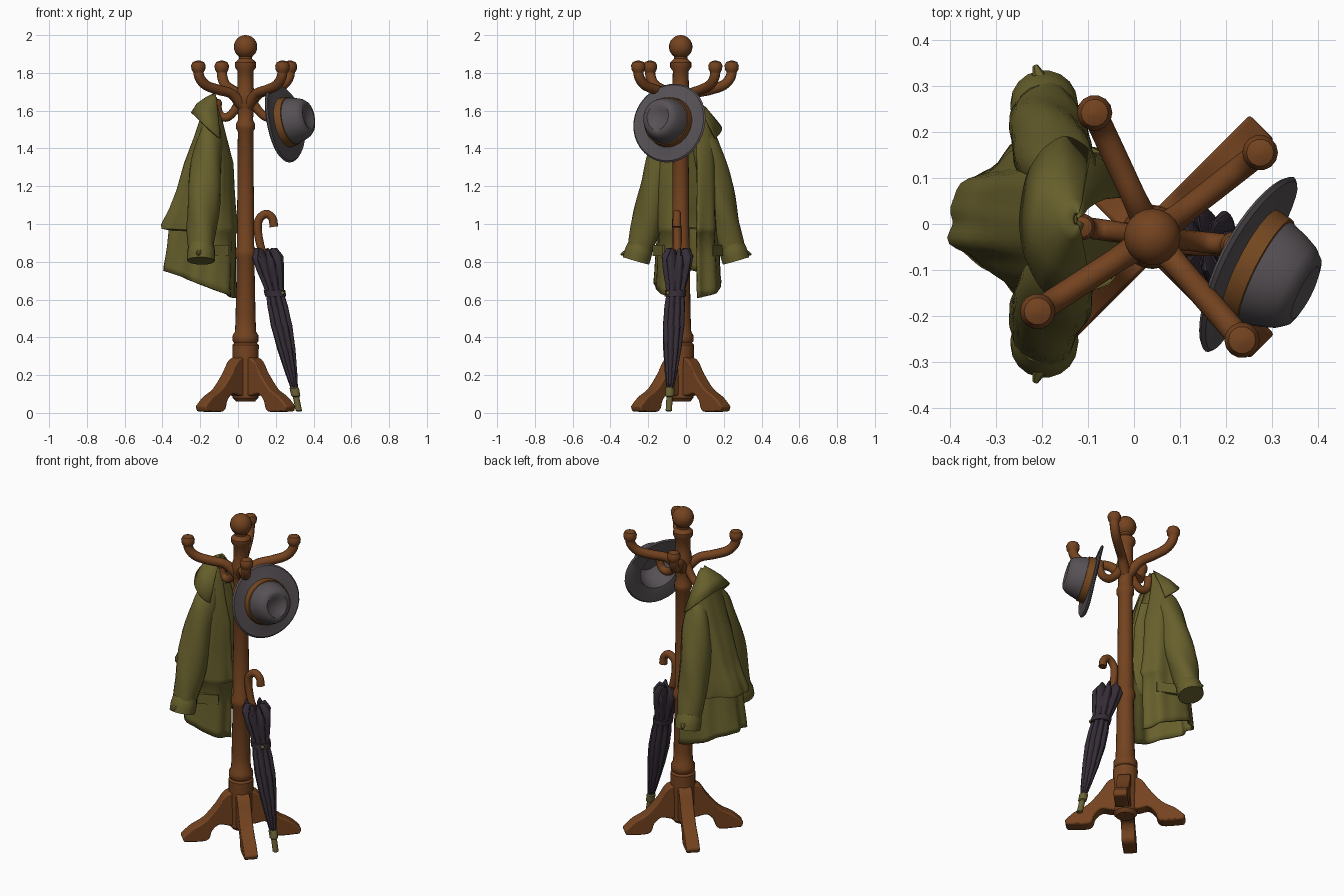
import bpy, bmesh, math
from mathutils import Vector, Matrix
from math import sin, cos, pi, radians

cube = bpy.data.objects.get("Cube")
if cube:
    bpy.data.objects.remove(cube)

PX, PY = 0.04, -0.028  # pole axis


def material(name, rgb):
    m = bpy.data.materials.new(name)
    m.use_nodes = True
    m.diffuse_color = (*rgb, 1)
    b = m.node_tree.nodes["Principled BSDF"]
    b.inputs["Base Color"].default_value = (*rgb, 1)
    b.inputs["Roughness"].default_value = 0.8
    return m


WOOD = material("brown wood", (0.175, 0.056, 0.014))
COAT = material("olive cloth", (0.134, 0.115, 0.025))
FELT = material("grey felt", (0.095, 0.082, 0.09))
BAND = material("tan ribbon", (0.18, 0.065, 0.015))
DARK = material("dark violet cloth", (0.036, 0.026, 0.038))
BRASS = material("dull brass", (0.14, 0.12, 0.035))


def finish(name, bm, mat, angle=40):
    bmesh.ops.recalc_face_normals(bm, faces=bm.faces)
    me = bpy.data.meshes.new(name)
    bm.to_mesh(me)
    bm.free()
    ob = bpy.data.objects.new(name, me)
    bpy.context.collection.objects.link(ob)
    me.materials.append(mat)
    bpy.ops.object.select_all(action="DESELECT")
    ob.select_set(True)
    bpy.context.view_layer.objects.active = ob
    bpy.ops.object.shade_smooth_by_angle(angle=radians(angle))
    return ob


def loft(name, rings, mat, closed=True, caps=True, angle=40):
    bm = bmesh.new()
    vs = [[bm.verts.new(p) for p in r] for r in rings]
    n = len(vs[0])
    for a, b in zip(vs, vs[1:]):
        for i in range(n if closed else n - 1):
            j = (i + 1) % n
            bm.faces.new((a[i], a[j], b[j], b[i]))
    if caps:
        bm.faces.new(vs[0])
        bm.faces.new(vs[-1])
    return finish(name, bm, mat, angle)


def lathe(name, profile, mat, n=20, at=(0, 0, 0)):
    rings = [[(at[0] + r * cos(2 * pi * i / n), at[1] + r * sin(2 * pi * i / n), at[2] + z)
              for i in range(n)] for r, z in profile]
    return loft(name, rings, mat)


def spline(pts, steps=6):
    """Smooth path through the points."""
    p = [Vector(q) for q in pts]
    p = [2 * p[0] - p[1]] + p + [2 * p[-1] - p[-2]]
    out = []
    for a, b, c, d in zip(p, p[1:], p[2:], p[3:]):
        for s in range(steps):
            t = s / steps
            out.append(0.5 * (2 * b + (c - a) * t + (2 * a - 5 * b + 4 * c - d) * t * t
                              + (3 * b - a - 3 * c + d) * t ** 3))
    return out + [p[-2]]


def tube(name, pts, radii, mat, side, n=12, wrinkle=0.0):
    path, rad = spline(pts), spline([(r, 0, 0) for r in radii])
    rings = []
    for k, p in enumerate(path):
        t = (path[min(k + 1, len(path) - 1)] - path[max(k - 1, 0)]).normalized()
        u = (Vector(side) - t * t.dot(Vector(side))).normalized()
        v = t.cross(u)
        rings.append([p + (u * cos(a) + v * sin(a)) * rad[k].x
                      * (1 + wrinkle * sin(3 * a + k * 0.5))
                      for a in (2 * pi * i / n for i in range(n))])
    return loft(name, rings, mat)


# Turned pole with rings and ball finial
ball = [(0.062 * cos(a), 1.938 + 0.062 * sin(a)) for a in (radians(d) for d in range(-55, 90, 12))]
lathe("pole", [(0.05, 0.06), (0.068, 0.08), (0.07, 0.36), (0.06, 0.37), (0.068, 0.38), (0.068, 0.41),
               (0.056, 0.43), (0.053, 0.5), (0.047, 0.81), (0.056, 0.83), (0.056, 0.86), (0.046, 0.88),
               (0.041, 1.49), (0.05, 1.505), (0.05, 1.53), (0.04, 1.55), (0.043, 1.62), (0.052, 1.64),
               (0.052, 1.69), (0.043, 1.72), (0.042, 1.81), (0.056, 1.83), (0.056, 1.855),
               (0.035, 1.875)] + ball + [(0.005, 2.0)], WOOD, at=(PX, PY, 0))

# Four curved legs sawn from board
top_edge = spline([(0.0, 0.3), (0.085, 0.285), (0.14, 0.21), (0.21, 0.13), (0.285, 0.085), (0.34, 0.035)], 4)
low_edge = spline([(0.0, 0.09), (0.07, 0.09), (0.13, 0.1), (0.17, 0.065), (0.2, 0.008), (0.33, 0.008)], 4)
for k in range(4):
    a = radians(45 + 90 * k)
    out, side = Vector((cos(a), sin(a), 0)), Vector((-sin(a), cos(a), 0)) * 0.038
    rings = []
    for t, b in zip(top_edge, low_edge):
        hi = Vector((PX, PY, t[1])) + out * t[0]
        lo = Vector((PX, PY, b[1])) + out * b[0]
        rings.append([hi + side, hi - side, lo - side, lo + side])
    leg = loft("leg_%d" % (k + 1), rings, WOOD)
    bev = leg.modifiers.new("worn edges", "BEVEL")
    bev.width = 0.008
    bev.segments = 2


# Upper arms and small lower hooks, each ending in a knob
def hook(name, deg, prof, r, knob):
    a = radians(deg)
    pts = [(PX + q * cos(a), PY + q * sin(a), z) for q, z in prof]
    tube(name, pts, [r * 1.2] + [r] * (len(pts) - 1), WOOD, (-sin(a), cos(a), 0))
    k = knob
    lathe(name + "_knob", [(r * 0.9, -k), (k * 0.97, -k * 0.5), (k * 1.05, 0.1 * k), (k * 0.8, 0.6 * k),
                           (k * 0.25, 0.8 * k)], WOOD, 14, pts[-1])


for k, deg in enumerate((115, 213, -49, 38)):
    hook("upper_arm_%d" % (k + 1), deg, [(0.02, 1.63), (0.09, 1.69), (0.17, 1.71), (0.25, 1.735),
                                         (0.292, 1.78), (0.298, 1.835)], 0.027, 0.037)
for k, (deg, reach) in enumerate(((-6, 1.15), (172, 1.0))):
    hook("lower_hook_%d" % (k + 1), deg, [(0.02, 1.67), (0.06 * reach, 1.6), (0.1 * reach, 1.565),
                                          (0.14 * reach, 1.58), (0.155 * reach, 1.64)], 0.023, 0.028)


# Coat: open shell around the pole, with folds that deepen downwards and a narrowed back
def cloth(name, table, gap, fold, narrow, n=56):
    rings = []
    for z, xc, rx, ry, tilt in table:
        deep = min(1, max(0, (1.65 - z) / 0.7))
        ring = []
        for i in range(n + 1):
            a = radians(gap + (360 - 2 * gap) * i / n)
            f = 1 + deep * fold * (sin(7 * a + 2 * z) + 0.5 * sin(12 * a - 3 * z))
            slim = 1 - narrow * deep * max(0, -cos(a))
            ring.append((xc + rx * f * cos(a), 0.01 + ry * f * slim * sin(a), z - tilt * cos(a)))
        rings.append(ring)
    ob = loft(name, rings, COAT, closed=False, caps=False, angle=55)
    m = ob.modifiers.new("thickness", "SOLIDIFY")
    m.thickness = 0.012
    m.offset = -1


cloth("coat_body", [(1.68, -0.125, 0.005, 0.01, 0), (1.665, -0.127, 0.018, 0.03, 0),
                    (1.61, -0.14, 0.042, 0.075, 0), (1.54, -0.142, 0.065, 0.12, 0),
                    (1.45, -0.145, 0.092, 0.148, 0), (1.32, -0.152, 0.135, 0.16, 0),
                    (1.18, -0.168, 0.16, 0.165, 0), (1.08, -0.182, 0.183, 0.167, 0),
                    (0.99, -0.194, 0.212, 0.168, 0.01), (0.965, -0.194, 0.21, 0.168, 0.01),
                    (0.958, -0.182, 0.184, 0.162, 0.01), (0.85, -0.187, 0.187, 0.17, 0.04),
                    (0.715, -0.197, 0.195, 0.178, 0.07), (0.68, -0.197, 0.198, 0.182, 0.075)],
      18, 0.05, 0.28)
cloth("coat_collar", [(1.69, -0.125, 0.01, 0.018, 0), (1.665, -0.132, 0.033, 0.045, 0.01),
                      (1.595, -0.145, 0.072, 0.11, 0.045), (1.505, -0.15, 0.1, 0.18, 0.085)],
      55, 0.03, 0.2)

for s, side in ((1, "left"), (-1, "right")):
    # Sleeves with turned cuffs
    tube(side + "_sleeve", [(-0.14, s * 0.07, 1.52), (-0.155, s * 0.11, 1.41), (-0.175, s * 0.155, 1.22),
                            (-0.19, s * 0.2, 1.02), (-0.195, s * 0.255, 0.84)],
         [0.045, 0.073, 0.085, 0.083, 0.062], COAT, (1, 0, 0), 18, 0.06)
    tube(side + "_cuff", [(-0.194, s * 0.24, 0.89), (-0.195, s * 0.252, 0.85), (-0.196, s * 0.265, 0.805)],
         [0.067, 0.074, 0.073], COAT, (1, 0, 0), 18)
    tube(side + "_cuff_tab", [(-0.2, s * 0.3, 0.855), (-0.215, s * 0.345, 0.838)], [0.025, 0.006],
         COAT, (1, 0, 0), 6)
    # Pocket flap on each front panel
    bm = bmesh.new()
    bmesh.ops.create_cube(bm, size=1, matrix=Matrix.Translation((-0.105, s * 0.152 + 0.01, 0.86))
                          @ Matrix.Rotation(s * -0.45, 4, "Z") @ Matrix.Diagonal((0.12, 0.02, 0.06, 1)))
    finish(side + "_pocket_flap", bm, COAT)


# Hat, turned about its own axis, hung on its side
axis = Vector((0.87, -0.44, 0.2)).normalized()
hat_frame = Matrix.Translation((0.24, -0.082, 1.535)) @ axis.to_track_quat("Z", "Y").to_matrix().to_4x4()


def hat_part(name, profile, mat, caps=True, dent=0.7, curl=0.12):
    n, rings = 36, []
    for r, z in profile:
        ring = []
        for i in range(n):
            a = 2 * pi * i / n
            pinch = 1 - dent * max(0, z - 0.05) * (1 - sin(a))
            ring.append(hat_frame @ Vector((r * pinch * cos(a), r * sin(a),
                                            z + curl * cos(2 * a) * max(0, r - 0.13))))
        rings.append(ring)
    return loft(name, rings, mat, caps=caps)


# One felt shell: hollow inside, underside of brim, rim, then the outside of the crown
hat_part("hat", [(0.01, 0.115), (0.045, 0.12), (0.08, 0.125), (0.104, 0.095), (0.115, 0.05), (0.12, 0.0),
                 (0.15, -0.006), (0.205, -0.004), (0.213, 0.004), (0.205, 0.012), (0.15, 0.012),
                 (0.128, 0.016), (0.123, 0.06), (0.114, 0.1), (0.104, 0.128), (0.088, 0.148),
                 (0.068, 0.153), (0.045, 0.142), (0.01, 0.134)], FELT)
hat_part("hat_band", [(0.124, 0.012), (0.134, 0.013), (0.129, 0.054), (0.12, 0.056)], BAND, caps=False)


# Umbrella: leaning furled canopy with pleats
def lean(z):
    t = (z - 0.12) / 0.74
    return Vector((0.3 - 0.15 * t, -0.085 + 0.042 * t, z))


def canopy(name, profile, mat, pleat, n=64, spikes=0.0):
    rings = []
    for r, z in profile:
        ring = []
        for i in range(n):
            a = 2 * pi * i / n
            w = abs(cos(4 * a + 3 * z))
            k = 1 - pleat * (1 - w)
            ring.append(lean(z + spikes * (w - 0.5) * (z > 0.75))
                        + Vector((r * k * cos(a), r * k * sin(a), 0)))
        rings.append(ring)
    return loft(name, rings, mat)


canopy("umbrella_canopy", [(0.018, 0.12), (0.034, 0.22), (0.05, 0.34), (0.06, 0.46), (0.058, 0.56),
                           (0.051, 0.62), (0.056, 0.67), (0.074, 0.75), (0.086, 0.805), (0.06, 0.85),
                           (0.025, 0.84)], DARK, 0.27, spikes=0.05)
canopy("umbrella_strap", [(0.04, 0.615), (0.056, 0.617), (0.057, 0.65), (0.04, 0.652)], DARK, 0.0)
canopy("umbrella_ferrule", [(0.012, 0.008), (0.017, 0.012), (0.017, 0.085), (0.024, 0.09),
                            (0.025, 0.13), (0.015, 0.14)], BRASS, 0.0, n=14)
bm = bmesh.new()
bmesh.ops.create_uvsphere(bm, u_segments=10, v_segments=6, radius=0.011,
                          matrix=Matrix.Translation(lean(0.634) + Vector((0.04, -0.04, 0))))
finish("umbrella_snap", bm, BRASS)
tube("umbrella_handle", [(0.155, -0.045, 0.78), (0.118, -0.046, 0.89), (0.104, -0.047, 0.98),
                         (0.115, -0.048, 1.03), (0.15, -0.048, 1.053), (0.182, -0.048, 1.03),
                         (0.19, -0.048, 0.985)], [0.018, 0.021, 0.022, 0.022, 0.022, 0.022, 0.023],
     WOOD, (0, 1, 0))
